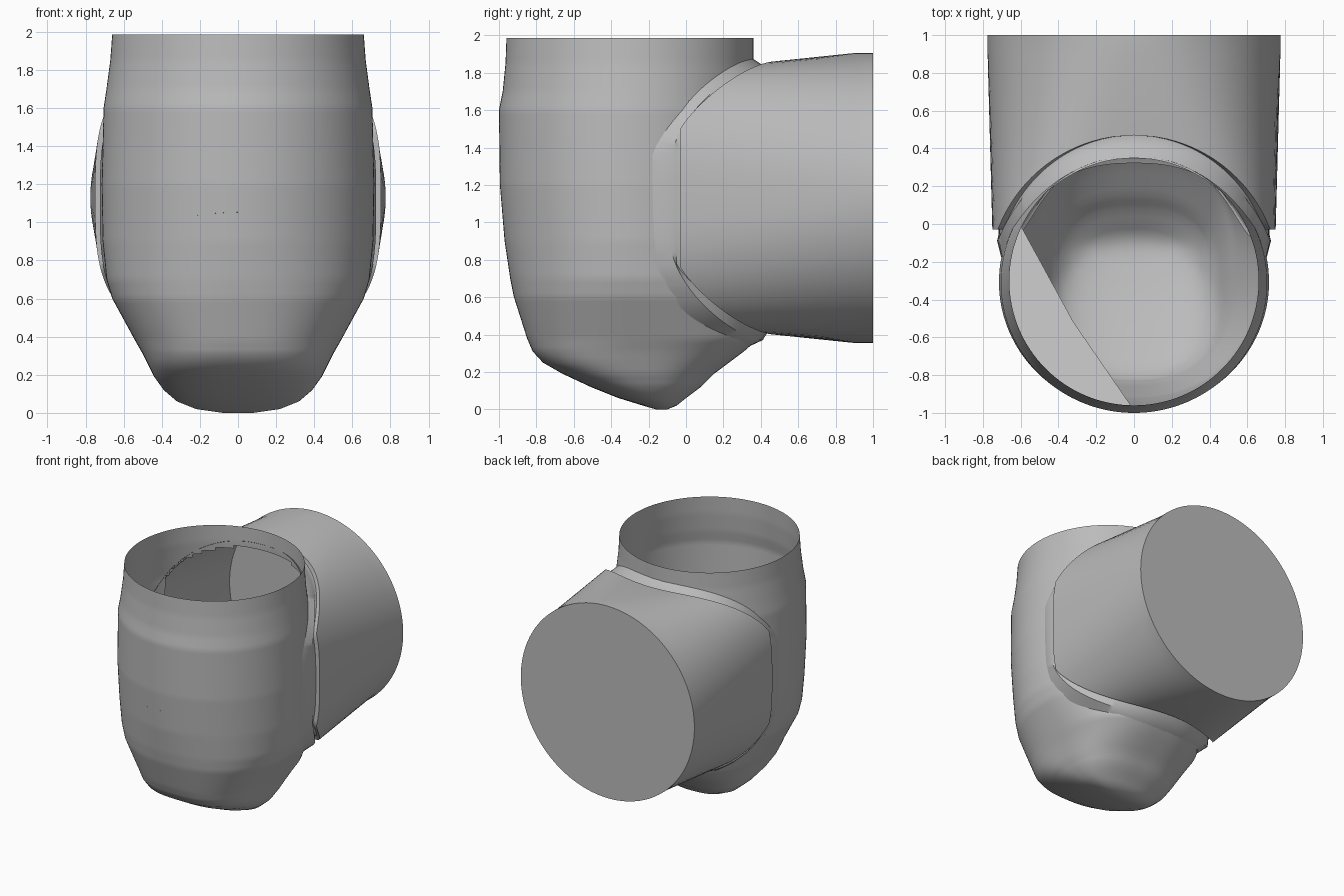
import bpy, bmesh
from math import sin, cos, pi, radians, sqrt

cube = bpy.data.objects.get("Cube")
if cube:
    bpy.data.objects.remove(cube)

grey = bpy.data.materials.new("plain_grey")
grey.use_nodes = True
grey.diffuse_color = (0.5, 0.5, 0.5, 1)
grey.node_tree.nodes["Principled BSDF"].inputs["Base Color"].default_value = (0.5, 0.5, 0.5, 1)

SEGMENTS = 128
PIPE_Z = 1.13


def power(value, exponent):
    return abs(value) ** exponent * (1 if value >= 0 else -1)


def superellipse(t, a, b, n):
    return a * power(cos(t), 2 / n), b * power(sin(t), 2 / n)


def ring(fn):
    return [fn(2 * pi * i / SEGMENTS) for i in range(SEGMENTS)]


def loft(rings, cap_first=False, cap_last=False):
    bm = bmesh.new()
    loops = [[bm.verts.new(p) for p in r] for r in rings]
    for lower, upper in zip(loops, loops[1:]):
        for i in range(SEGMENTS):
            j = (i + 1) % SEGMENTS
            bm.faces.new((lower[i], lower[j], upper[j], upper[i]))
    if cap_first:
        bm.faces.new(loops[0][::-1])
    if cap_last:
        bm.faces.new(loops[-1])
    return bm


def finish(bm, name, angle=35):
    mesh = bpy.data.meshes.new(name)
    bm.to_mesh(mesh)
    bm.free()
    mesh.materials.append(grey)
    obj = bpy.data.objects.new(name, mesh)
    bpy.context.collection.objects.link(obj)
    bpy.ops.object.select_all(action='DESELECT')
    obj.select_set(True)
    bpy.context.view_layer.objects.active = obj
    bpy.ops.object.shade_smooth_by_angle(angle=radians(angle))
    return obj


# Body profile: height, front y, back y, half width, squareness
PROFILE = [
    (0.0, -.16, -.10, .08, 2), (.02, -.23, -.05, .22, 2.1),
    (.06, -.36, 0, .32, 2.3), (.12, -.51, .08, .39, 2.5),
    (.19, -.66, .15, .44, 2.6), (.25, -.765, .23, .47, 2.6),
    (.31, -.82, .31, .5, 2.5), (.38, -.85, .39, .54, 2.4),
    (.6, -.92, .39, .66, 2.2), (.7, -.94, .38, .69, 2.1),
    (.9, -.97, .38, .71, 2), (1.2, -.995, .38, .715, 2),
    (1.6, -1, .38, .705, 2), (1.7, -.98, .37, .69, 2),
    (1.85, -.965, .36, .67, 2), (1.985, -.96, .36, .66, 2),
]


def section(z):
    for low, high in zip(PROFILE, PROFILE[1:]):
        if z <= high[0]:
            f = (z - low[0]) / (high[0] - low[0])
            return [a + (b - a) * f for a, b in zip(low, high)][1:]
    return PROFILE[-1][1:]


def body_point(t, z):
    front, back, width, n = section(z)
    x, y = superellipse(t, width, (back - front) / 2, n)
    return x, y + (front + back) / 2, z


def body_back(x, z):
    front, back, width, n = section(z)
    k = min(abs(x) / width, 0.985)
    x = k * width * (1 if x >= 0 else -1)
    return x, (front + back) / 2 + (back - front) / 2 * (1 - k ** n) ** (1 / n), z


# Body: an open-topped vessel with a hole where the pipe joins
heights = []
for low, high in zip(PROFILE, PROFILE[1:]):
    steps = max(1, round((high[0] - low[0]) / 0.025))
    heights += [low[0] + (high[0] - low[0]) * i / steps for i in range(steps)]
heights.append(PROFILE[-1][0])
bm = loft([ring(lambda t: body_point(t, z)) for z in heights], cap_first=True)
hole = []
for face in bm.faces:
    c = face.calc_center_median()
    reach = abs(c.x / 0.72) ** 3.2 + abs((c.z - 1.11) / 0.71) ** 3.2
    if c.y > 0 and reach < 1:
        hole.append(face)
bmesh.ops.delete(bm, geom=hole, context='FACES')
finish(bm, "body", 50)


# Pipe: a saddle-shaped mouth widening into a round closed end
def saddle(x):
    return max(-0.03, sqrt(max(0, 0.77 ** 2 - x * x)) - 0.3)


def mouth(t, scale=1):
    x, z = superellipse(t, 0.75, 0.73, 3.2)
    return x * scale, saddle(x), PIPE_Z + z * scale


def pipe_circle(y):
    return ring(lambda t: (0.775 * cos(t), y, PIPE_Z + 0.775 * sin(t)))


finish(loft([ring(mouth), pipe_circle(0.9), pipe_circle(1)], cap_last=True), "back_pipe")


# Collar: a groove and a flange blending into the body
def flange(t):
    x, z = superellipse(t, 0.725, 0.735, 3.2)
    return x, saddle(x) - 0.06, 1.105 + z


def groove(t):
    x, y, z = mouth(t, 0.955)
    return x, y - 0.02, z


def blend(t):
    x, z = superellipse(t, 0.71, 0.775, 3)
    x, y, z = body_back(x, 1.105 + z)
    return x * 0.99, y - 0.01, z


finish(loft([ring(mouth), ring(lambda t: mouth(t, 0.955)), ring(groove),
             ring(flange), ring(blend)]), "collar", 40)

# Inner flap: a slanted flat sheet in the front right of the vessel
bm = bmesh.new()
outline = [(0.685 * cos(radians(a)), 0.685 * sin(radians(a)) - 0.3)
           for a in range(-90, -208, -9)] + [(-0.32, -0.52)]
bm.faces.new([bm.verts.new((x, y, 1.06 - 0.47 * (y + 1))) for x, y in outline])
bmesh.ops.recalc_face_normals(bm, faces=bm.faces)
finish(bm, "inner_flap")
